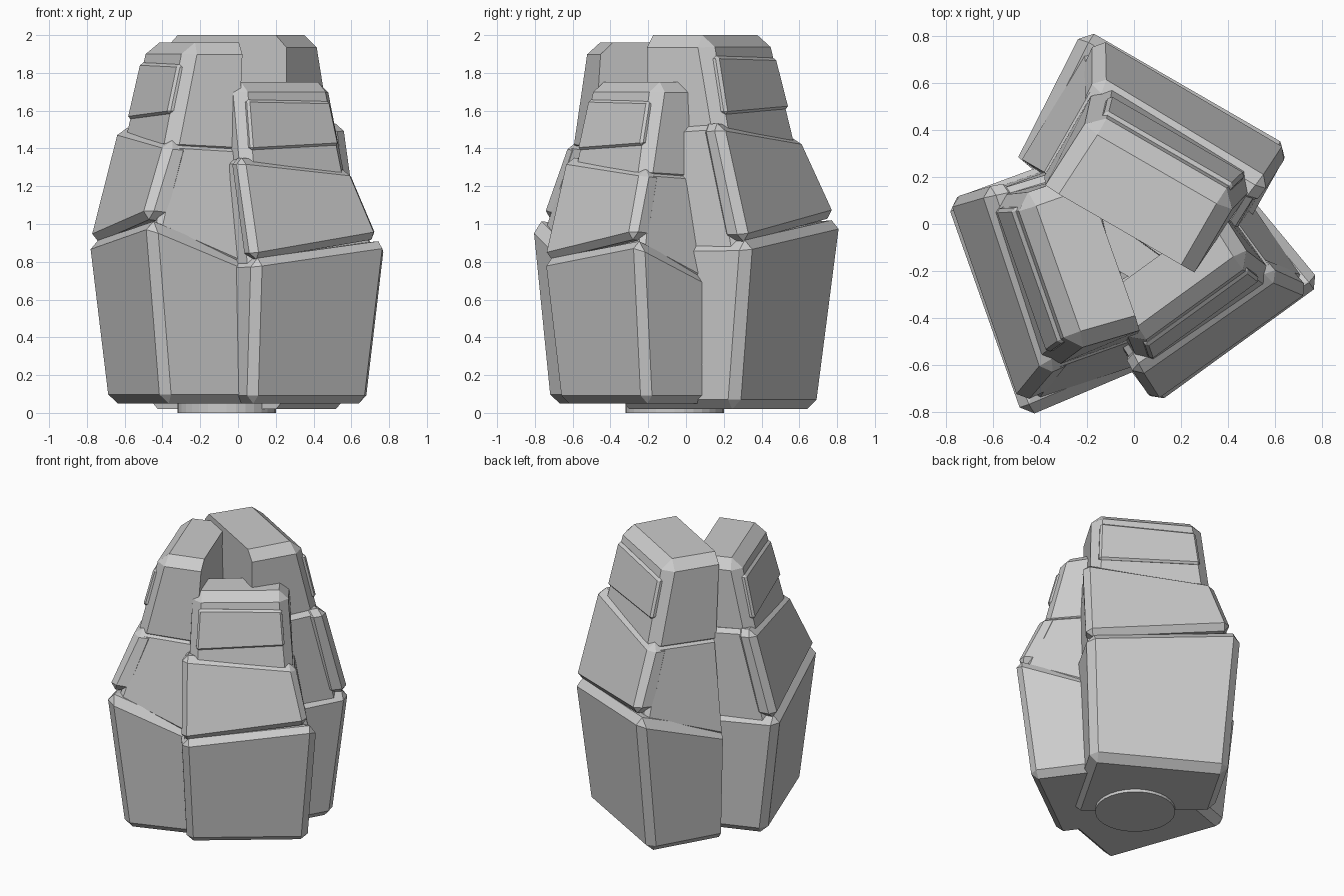
import bpy, bmesh, math
from mathutils import Matrix, Vector

if "Cube" in bpy.data.objects:
    bpy.data.objects.remove(bpy.data.objects["Cube"])

# One rock column in local space: x = outward, y = right (seen from outside), z = up.
# Each part: four bottom corners, four top corners, bevel width.
# Corner order: outer left, outer right, inner right, inner left.
PARTS = {
    "lower_block": (
        [(.52, -.38, .02), (.51, .53, .02), (.05, .53, .02), (-.12, -.38, .02)],
        [(.62, -.42, .91), (.62, .60, 1.03), (.05, .565, .81), (-.12, -.43, .90)], .05),
    "middle_core": (
        [(.54, -.40, .85), (.55, .54, .98), (.05, .55, .77), (-.10, -.40, .80)],
        [(.40, -.39, 1.53), (.41, .43, 1.45), (.05, .43, 1.43), (-.03, -.37, 1.50)], .03),
    "middle_plate": (
        [(.61, -.43, .90), (.625, .54, 1.04), (.45, .52, 1.02), (.45, -.40, .90)],
        [(.445, -.42, 1.54), (.455, .44, 1.46), (.30, .43, 1.45), (.30, -.40, 1.53)], .045),
    "upper_core": (
        [(.45, -.37, 1.40), (.46, .43, 1.38), (.04, .43, 1.36), (0, -.33, 1.38)],
        [(.315, -.33, 2.0), (.315, .38, 2.0), (0, .40, 2.0), (0, -.33, 2.0)], .065),
    "upper_plate": (
        [(.425, -.31, 1.58), (.425, .36, 1.61), (.28, .36, 1.61), (.28, -.31, 1.58)],
        [(.357, -.29, 1.89), (.357, .34, 1.88), (.24, .34, 1.88), (.24, -.28, 1.89)], .015),
}


def add_object(name, bm):
    mesh = bpy.data.meshes.new(name)
    bm.to_mesh(mesh)
    bm.free()
    ob = bpy.data.objects.new(name, mesh)
    bpy.context.collection.objects.link(ob)
    return ob


def add_block(name, corners, bevel, inner, matrix):
    bm = bmesh.new()
    for x, y, z in corners:
        bm.verts.new((x + inner if x < .2 else x, y, z))
    bmesh.ops.convex_hull(bm, input=bm.verts)
    bmesh.ops.dissolve_limit(bm, angle_limit=math.radians(12),
                             verts=bm.verts, edges=bm.edges)
    # chamfer the outer corners only, the inner side stays sharp
    sharp = [e for e in bm.edges if e.calc_face_angle(0) > math.radians(30)
             and max(v.co.x for v in e.verts) > .2]
    bmesh.ops.bevel(bm, geom=sharp, offset=bevel, offset_type='OFFSET',
                    segments=1, profile=.5, affect='EDGES', clamp_overlap=True)
    bmesh.ops.transform(bm, matrix=matrix, verts=bm.verts)
    bmesh.ops.recalc_face_normals(bm, faces=bm.faces)
    return add_object(name, bm)


# Three copies: facing angle, scale, outward and side shift, base height, inner face shift
COLUMNS = {
    "back": (60, 1.0, 0, .005, .02, -.05),
    "left": (199.5, .965, .125, .045, .05, 0),
    "front": (306, .86, .145, -.015, .05, .03),
}
for label, (angle, s, out, side, base, inner) in COLUMNS.items():
    m = (Matrix.Rotation(math.radians(angle), 4, 'Z')
         @ Matrix.Translation((out, side, base - .02 * s))
         @ Matrix.Scale(s, 4))
    for part, (bottom, top, bevel) in PARTS.items():
        add_block(f"{label}_{part}", bottom + top, bevel, inner, m)


def add_cylinder(name, x, y, radius, z0, z1, sides):
    bm = bmesh.new()
    bmesh.ops.create_cone(bm, cap_ends=True, segments=sides, radius1=radius,
                          radius2=radius, depth=z1 - z0,
                          matrix=Matrix.Translation(Vector((x, y, (z0 + z1) / 2))))
    return add_object(name, bm)


# Round peg under the rocks and the filling between the columns
add_cylinder("base_peg", -.06, -.06, .26, 0, .1, 32)
add_cylinder("centre_fill", .04, -.06, .2, .06, 1.35, 6)
